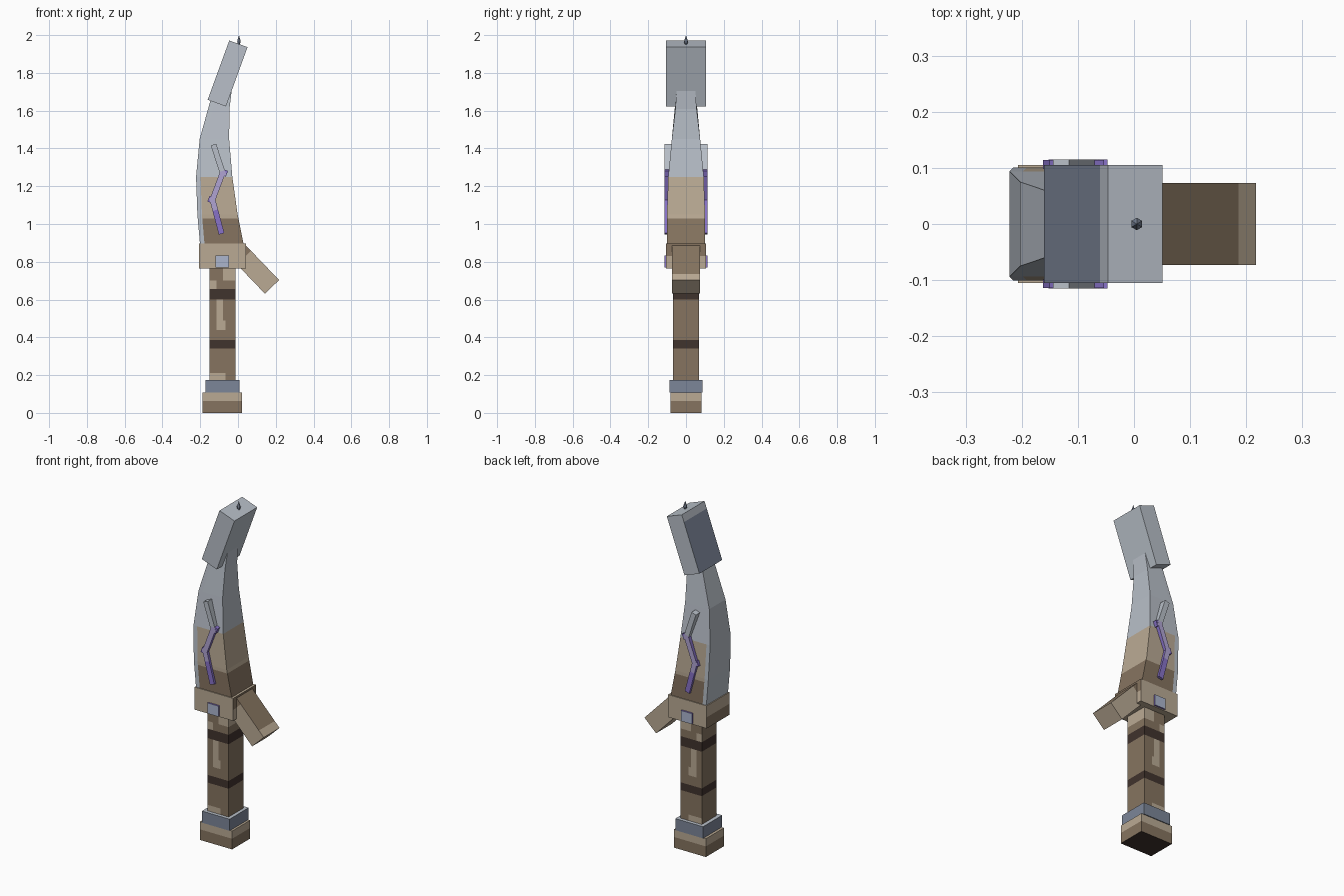
import bpy, bmesh, math
from mathutils import Vector, Matrix

cube = bpy.data.objects.get("Cube")
if cube:
    bpy.data.objects.remove(cube, do_unlink=True)

# Palette (display values, converted to linear)
PALETTE = {
    "light_grey": (184, 191, 200), "slate": (124, 134, 152),
    "tan": (186, 170, 148), "brown": (134, 116, 96),
    "dark_brown": (64, 51, 45), "lilac": (176, 164, 210),
    "purple": (136, 114, 200), "pale_blue": (172, 182, 206),
}
NAMES = list(PALETTE)


def linear(v):
    v /= 255
    return v / 12.92 if v <= 0.04045 else ((v + 0.055) / 1.055) ** 2.4


MATS = []
for name, rgb in PALETTE.items():
    m = bpy.data.materials.new(name)
    col = (*[linear(c) for c in rgb], 1)
    m.use_nodes = True
    m.diffuse_color = col
    bsdf = m.node_tree.nodes["Principled BSDF"]
    bsdf.inputs["Base Color"].default_value = col
    bsdf.inputs["Roughness"].default_value = 0.8
    MATS.append(m)


def finish(name, bm, cuts, rule, matrix=Matrix()):
    """Cut the mesh at (axis, value) planes, colour faces by rule, make the object."""
    for axis, value in cuts:
        normal = Vector((axis == 0, axis == 1, axis == 2))
        bmesh.ops.bisect_plane(bm, geom=bm.verts[:] + bm.edges[:] + bm.faces[:],
                               plane_co=normal * value, plane_no=normal)
    bmesh.ops.recalc_face_normals(bm, faces=bm.faces[:])
    bm.normal_update()
    for f in bm.faces:
        f.material_index = NAMES.index(rule(f.calc_center_median(), f.normal))
    mesh = bpy.data.meshes.new(name)
    bm.to_mesh(mesh)
    bm.free()
    for m in MATS:
        mesh.materials.append(m)
    ob = bpy.data.objects.new(name, mesh)
    ob.matrix_world = matrix
    bpy.context.scene.collection.objects.link(ob)
    return ob


def box(name, lo, hi, rule, cuts=(), loc=(0, 0, 0), tilt=0):
    bm = bmesh.new()
    bmesh.ops.create_cube(bm, size=1)
    lo, hi = Vector(lo), Vector(hi)
    for v in bm.verts:
        v.co = [(a + b) / 2 + c * (b - a) for a, b, c in zip(lo, hi, v.co)]
    return finish(name, bm, cuts, rule, Matrix.Translation(loc) @ Matrix.Rotation(tilt, 4, "Y"))


# Pommel and collar
def pommel_colour(c, n):
    if n.z < -0.5:
        return "dark_brown"
    return "tan" if c.z > 0.06 else "brown"


box("pommel", (-0.187, -0.083, 0), (0.02, 0.083, 0.107), pommel_colour, [(2, 0.062)])
box("collar", (-0.172, -0.088, 0.107), (0.007, 0.088, 0.175),
    lambda c, n: "light_grey" if n.z > 0.5 else "slate")


# Grip with dark bands and pale patches
def grip_colour(c, n):
    if 0.34 < c.z < 0.385 or 0.6 < c.z < 0.655:
        return "dark_brown"
    if abs(n.y) > 0.5:
        if 0.49 < c.z < 0.6 and -0.115 < c.x < -0.08:
            return "tan"
        if 0.44 < c.z < 0.49 and -0.115 < c.x < -0.065:
            return "tan"
        if 0.7 < c.z and c.x > -0.08:
            return "tan"
        if 0.655 < c.z < 0.7 and c.x < -0.115:
            return "tan"
        if c.z < 0.21 and c.x < -0.065:
            return "tan"
    elif c.z > 0.7 and n.x > 0.5:
        return "tan"
    return "brown"


box("grip", (-0.15, -0.068, 0.17), (-0.013, 0.068, 0.77), grip_colour,
    [(2, z) for z in (0.21, 0.34, 0.385, 0.44, 0.49, 0.6, 0.655, 0.7)]
    + [(0, x) for x in (-0.115, -0.08, -0.065)])


# Guard, its angled prong and the inset gem
def guard_colour(c, n):
    if n.x > 0.5 and c.z > 0.83 or n.x < -0.5 and c.z < 0.83:
        return "brown"
    return "tan"


box("guard", (-0.207, -0.105, 0.765), (0.042, 0.105, 0.897), guard_colour, [(2, 0.83)])


def prong_colour(c, n):
    if n.z > 0.5 and c.x < 0.085 or abs(n.y) > 0.5 and c.x < -0.085 and c.z > 0:
        return "brown"
    return "tan"


box("guard_prong", (-0.13, -0.073, -0.052), (0.13, 0.073, 0.052), prong_colour,
    [(0, -0.085), (0, 0.085), (2, 0)], (0.09, 0, 0.761), math.radians(46.2))
box("guard_gem", (-0.118, -0.115, 0.77), (-0.047, 0.115, 0.832),
    lambda c, n: "pale_blue" if abs(n.y) > 0.5 else "purple")

# Blade: lofted sections of (left x, left z, right x, right z, half depth)
SECTIONS = [
    (-0.2, 0.88, 0.032, 0.88, 0.1), (-0.215, 1.05, -0.002, 1.05, 0.101),
    (-0.222, 1.25, -0.03, 1.25, 0.094), (-0.203, 1.45, -0.047, 1.45, 0.075),
    (-0.147, 1.65, -0.045, 1.61, 0.056), (-0.125, 1.69, -0.033, 1.71, 0.05),
]
EDGE = 0.024


def blade_colour(c, n):
    spine = -0.2 - 0.022 * min(1, max(0, (c.z - 0.88) / 0.3))
    if c.z > 1.25 or n.x < -0.7 or c.x < spine + EDGE:
        return "light_grey"
    return "tan" if c.z > 1.03 else "brown"


bm = bmesh.new()
rings = []
for xl, zl, xr, zr, h in SECTIONS:
    outline = [(xl, -h, zl), (xl + EDGE, -h, zl), (xr, -h, zr),
               (xr, h, zr), (xl + EDGE, h, zl), (xl, h, zl)]
    rings.append([bm.verts.new(p) for p in outline])
for a, b in zip(rings, rings[1:]):
    for i in range(6):
        j = (i + 1) % 6
        bm.faces.new((a[i], a[j], b[j], b[i]))
bm.faces.new(rings[0])
bm.faces.new(rings[-1])
finish("blade", bm, [(2, 1.03), (2, 1.25)], blade_colour)

# Heavy tilted block at the blade tip, with a tiny spike
box("tip_block", (-0.0515, -0.105, -0.167), (0.0515, 0.105, 0.167),
    lambda c, n: "slate" if n.x < -0.5 and c.z < 0.12 else "light_grey",
    [(2, 0.125)], (-0.055, 0, 1.797), math.radians(20))
bm = bmesh.new()
for r1, r2, z1, z2 in ((0.004, 0.011, 1.945, 1.967), (0.011, 0, 1.967, 2.0)):
    bmesh.ops.create_cone(bm, segments=6, radius1=r1, radius2=r2, depth=z2 - z1,
                          matrix=Matrix.Translation((0.005, 0, (z1 + z2) / 2)))
finish("tip_spike", bm, [], lambda c, n: "slate")


# Zigzag inlay running right through the blade
def bar(name, start, end, rule, cuts=()):
    (x1, z1), (x2, z2) = start, end
    half = math.hypot(x2 - x1, z2 - z1) / 2
    return box(name, (-0.015, -0.115, -half), (0.015, 0.115, half), rule, cuts,
               ((x1 + x2) / 2, 0, (z1 + z2) / 2), math.atan2(x2 - x1, z2 - z1))


bar("inlay_upper", (-0.076, 1.255), (-0.13, 1.42),
    lambda c, n: "light_grey" if c.z > -0.06 else "lilac", [(2, -0.06)])
bar("inlay_middle", (-0.138, 1.12), (-0.078, 1.28),
    lambda c, n: "lilac" if abs(n.y) > 0.5 else "purple")
bar("inlay_lower", (-0.087, 0.948), (-0.138, 1.14),
    lambda c, n: "lilac" if abs(n.y) > 0.5 and c.z > 0.03 else "purple", [(2, 0.03)])
for side, x, z in (("upper", -0.07, 1.27), ("lower", -0.145, 1.13)):
    box("inlay_joint_" + side, (-0.012, -0.114, -0.016), (0.012, 0.114, 0.016),
        lambda c, n: "purple", (), (x, 0, z), math.radians(20))
